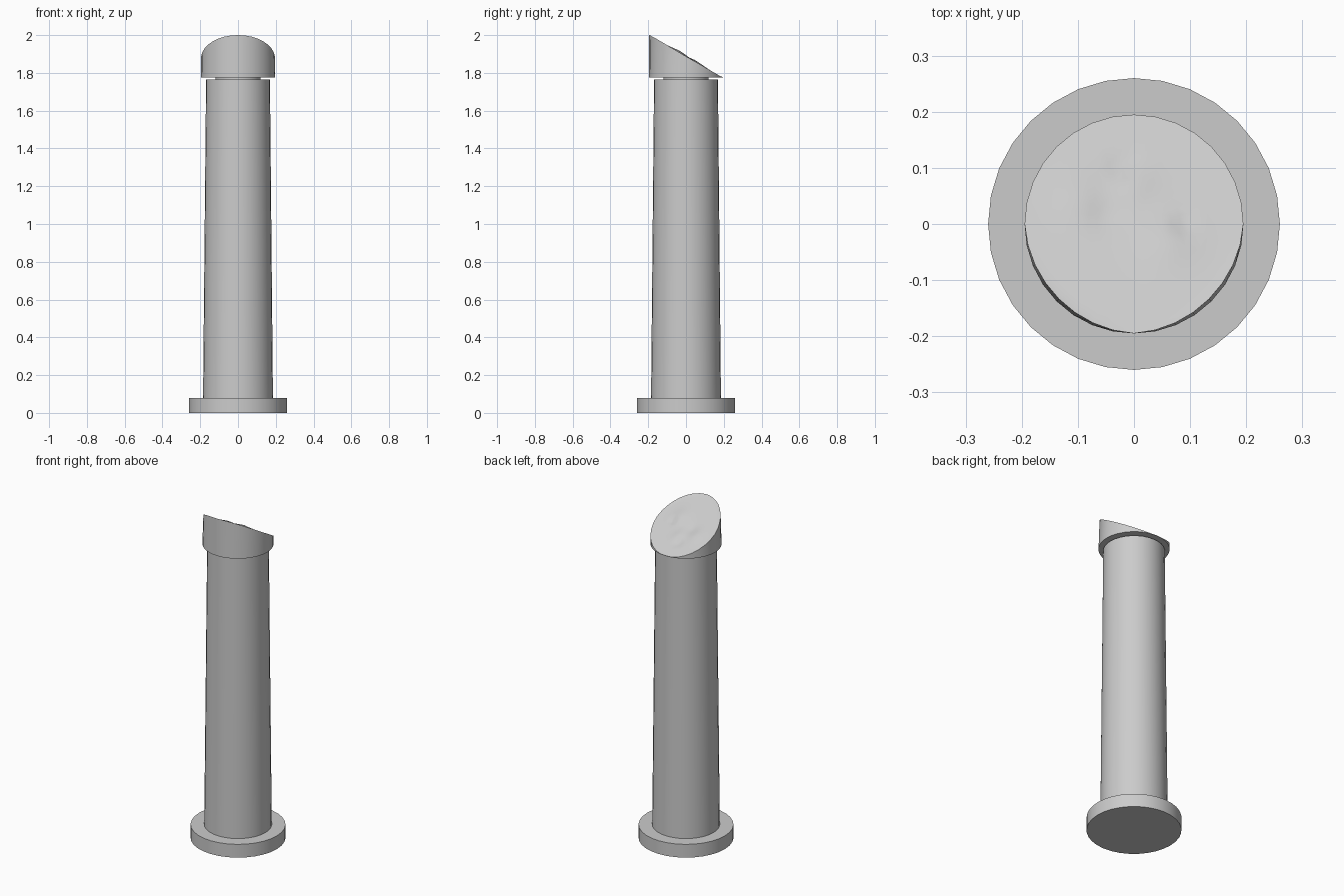
import bpy, bmesh, math

if "Cube" in bpy.data.objects:
    bpy.data.objects.remove(bpy.data.objects["Cube"])

SIDES = 32


def finish(bm, name):
    bmesh.ops.recalc_face_normals(bm, faces=bm.faces[:])
    mesh = bpy.data.meshes.new(name)
    bm.to_mesh(mesh)
    bm.free()
    obj = bpy.data.objects.new(name, mesh)
    bpy.context.collection.objects.link(obj)
    bpy.ops.object.select_all(action='DESELECT')
    obj.select_set(True)
    bpy.context.view_layer.objects.active = obj
    bpy.ops.object.shade_smooth_by_angle(angle=math.radians(30))
    return obj


def ring(bm, r, height):
    verts = []
    for i in range(SIDES):
        a = 2 * math.pi * i / SIDES
        x, y = r * math.cos(a), r * math.sin(a)
        verts.append(bm.verts.new((x, y, height(x, y))))
    return verts


def bridge(bm, low, high):
    for i in range(SIDES):
        j = (i + 1) % SIDES
        bm.faces.new((low[i], low[j], high[j], high[i]))


def drum(name, r0, r1, z0, z1):
    bm = bmesh.new()
    low = ring(bm, r0, lambda x, y: z0)
    high = ring(bm, r1, lambda x, y: z1)
    bridge(bm, low, high)
    bm.faces.new(low)
    bm.faces.new(high)
    return finish(bm, name)


# Plinth, tapered shaft and recessed neck
drum("base_disc", 0.26, 0.26, 0.0, 0.08)
drum("shaft", 0.185, 0.169, 0.08, 0.0 + 1.765)
drum("neck", 0.12, 0.12, 1.765, 1.775)

# Bumps and dents of the broken surface: x, y, width, height
BUMPS = [(0.06, -0.03, 0.05, 0.010), (-0.10, 0.05, 0.04, 0.008),
         (-0.02, 0.105, 0.018, -0.012), (0.09, 0.0, 0.014, -0.014),
         (0.0, 0.07, 0.035, 0.007), (-0.05, 0.01, 0.03, -0.006)]


def plane(x, y):
    return max(1.8875 - 0.577 * y, 1.777)


def rough(x, y):
    z = plane(x, y)
    for bx, by, w, h in BUMPS:
        z += h * math.exp(-((x - bx) ** 2 + (y - by) ** 2) / w ** 2)
    return z


# Broken cap: cylinder wall cut on a slant, with an uneven break surface
bm = bmesh.new()
low = ring(bm, 0.195, lambda x, y: 1.775)
bm.faces.new(low)
prev = ring(bm, 0.195, plane)
for v in prev:
    # the wall leans in slightly towards the front left and right
    lean = 1 - 0.03 * max(0, -v.co.y / 0.195) * abs(v.co.x) / 0.195 * 2
    v.co.x *= lean
    v.co.y *= lean
bridge(bm, low, prev)
for k in range(11, 0, -1):
    nxt = ring(bm, 0.19 * k / 11.5, rough)
    bridge(bm, prev, nxt)
    prev = nxt
centre = bm.verts.new((0, 0, rough(0, 0)))
for i in range(SIDES):
    bm.faces.new((prev[i], prev[(i + 1) % SIDES], centre))
finish(bm, "broken_cap")
